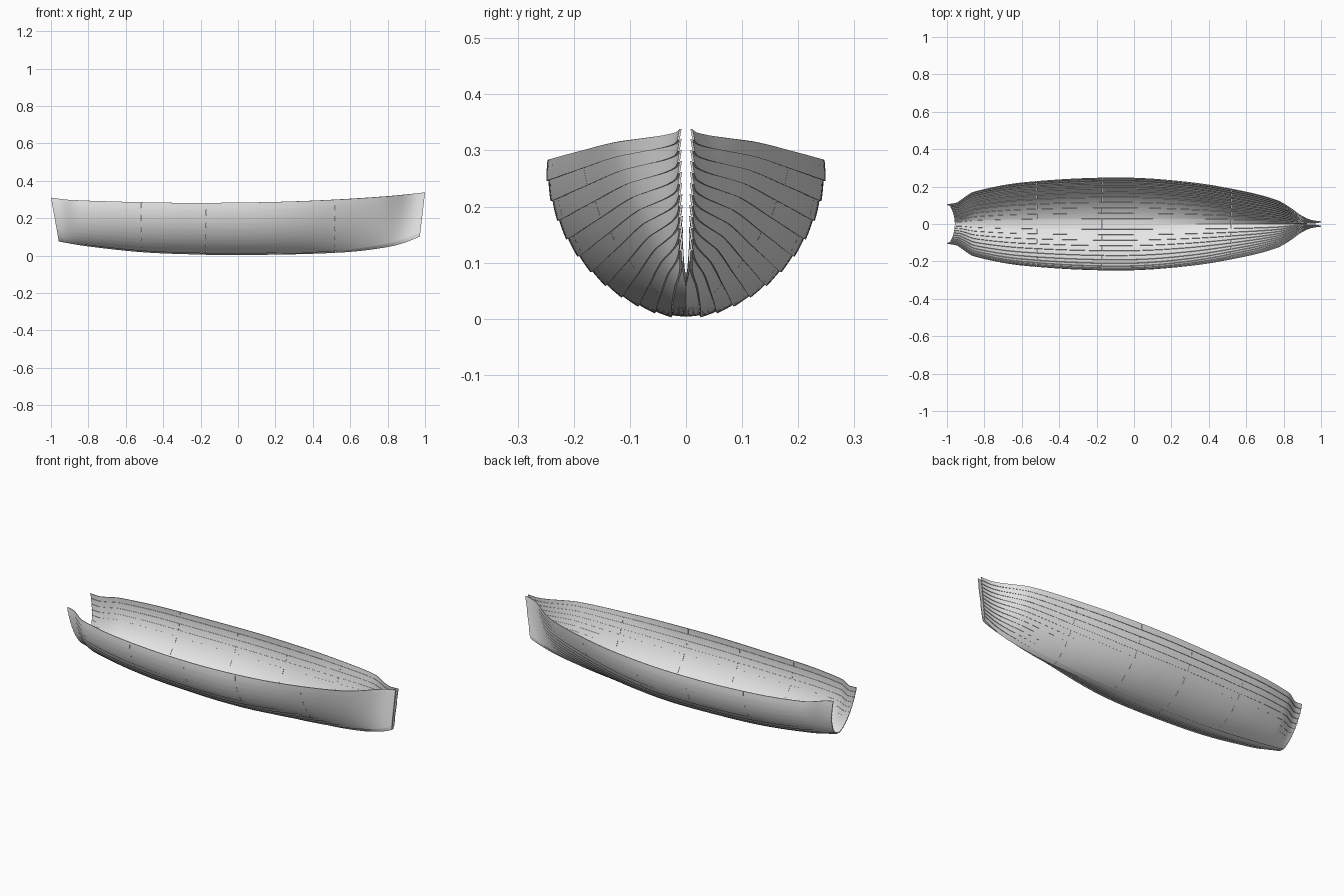
import bpy
import bmesh
import math
from mathutils import Vector

cube = bpy.data.objects.get("Cube")
if cube:
    bpy.data.objects.remove(cube, do_unlink=True)

STRAKES = 12
THICK = 0.004    # plank thickness
LAP = 0.004      # how far a lower edge stands proud
ACROSS = 3       # divisions over a plank's width

# Lines of the hull: (position along x, value)
SHEER_WIDTH = [(-1, .104), (-.95, .112), (-.91, .14), (-.86, .17), (-.6, .22), (-.1, .247),
               (.3, .224), (.6, .173), (.77, .126), (.84, .085), (.9, .042), (.95, .018), (1, .012)]
SHEER_HEIGHT = [(-1, .31), (-.9, .298), (-.5, .285), (-.2, .282), (.2, .287),
                (.5, .298), (.8, .317), (1, .338)]
KEEL_HEIGHT = [(-1, .078), (-.8, .05), (-.5, .019), (-.2, .007), (0, .004),
               (.3, .007), (.6, .02), (.8, .045), (.9, .068), (1, .102)]


def smoothstep(a, b, x):
    t = min(max((x - a) / (b - a), 0), 1)
    return t * t * (3 - 2 * t)


def curve(points, x):
    """Smooth interpolation through a list of points."""
    n = len(points)

    def slope(i):
        (x0, y0), (x1, y1) = points[max(i - 1, 0)], points[min(i + 1, n - 1)]
        return (y1 - y0) / (x1 - x0)

    i = max(k for k in range(n - 1) if k == 0 or points[k][0] <= x)
    (x0, y0), (x1, y1) = points[i], points[i + 1]
    h = x1 - x0
    t = (x - x0) / h
    bump = t * (1 - t)
    return (y0 + (y1 - y0) * t * t * (3 - 2 * t)
            + h * bump * ((1 - t) * slope(i) - t * slope(i + 1)))


def section(s, u):
    """Half section at station s: u runs from keel to sheer."""
    width, top, keel = curve(SHEER_WIDTH, s), curve(SHEER_HEIGHT, s), curve(KEEL_HEIGHT, s)
    gap = 0.008 * smoothstep(.85, 1, s)
    vee = smoothstep(0, 1, s)
    angle = max(u, 0) * math.pi / 2
    across = (1 - vee) * math.sin(angle) ** 1.12 + vee * max(u, 0) ** .8
    rise = (1 - vee) * (1 - math.cos(angle)) + vee * u
    return gap + (width - gap) * across, keel + (top - keel) * rise, rise


def hull_point(s, u, offset):
    """Point on the hull, pushed outward by offset, with raked ends."""
    y, z, rise = section(s, u)
    y0, z0, _ = section(s, max(u - .01, 0))
    y1, z1, _ = section(s, min(u + .01, 1))
    normal = Vector((z1 - z0, y0 - y1)).normalized()
    rake = (.042 if s < 0 else -.028) * abs(s) ** 8
    x = s + rake * (1 - rise)
    return x, max(y + normal.x * offset, 0), z + normal.y * offset


def add_plank(bm, index, start, end):
    """One closed plank between two stations."""
    low, high = index / STRAKES, min((index + 1.12) / STRAKES, 1)
    steps = max(4, round((end - start) * 40))
    rings = []
    for k in range(steps + 1):
        s = start + (end - start) * k / steps
        outer, inner = [], []
        for j in range(ACROSS + 1):
            f = j / ACROSS
            u = low + (high - low) * f
            lift = LAP * (1 - f) if index else 0
            outer.append(bm.verts.new(hull_point(s, u, lift)))
            inner.append(bm.verts.new(hull_point(s, u, lift - THICK)))
        rings.append(outer + inner[::-1])
    count = len(rings[0])
    for a, b in zip(rings, rings[1:]):
        for j in range(count):
            n = (j + 1) % count
            bm.faces.new((a[j], a[n], b[n], b[j]))
    bm.faces.new(rings[0])
    bm.faces.new(rings[-1])


wood = bpy.data.materials.new("pale grey planking")
wood.use_nodes = True
grey = (0.8, 0.8, 0.8, 1)
wood.diffuse_color = grey
wood.node_tree.nodes["Principled BSDF"].inputs["Base Color"].default_value = grey

# Lapped strakes with staggered butt joints, mirrored to the other side
for i in range(STRAKES):
    joints = [-1, -.52, .15, 1] if i % 2 else [-1, -.17, .52, 1]
    bm = bmesh.new()
    for a, b in zip(joints, joints[1:]):
        add_plank(bm, i, a + (.0005 if a > -1 else 0), b - (.0005 if b < 1 else 0))
    bmesh.ops.recalc_face_normals(bm, faces=bm.faces)
    name = "garboard_strake" if i == 0 else "sheer_strake" if i == STRAKES - 1 else f"strake_{i + 1}"
    mesh = bpy.data.meshes.new(name)
    bm.to_mesh(mesh)
    bm.free()
    mesh.materials.append(wood)
    mesh.polygons.foreach_set("use_smooth", [True] * len(mesh.polygons))
    mesh.set_sharp_from_angle(angle=math.radians(40))
    strake = bpy.data.objects.new(name, mesh)
    bpy.context.collection.objects.link(strake)
    mirror = strake.modifiers.new("Mirror", 'MIRROR')
    mirror.use_axis = (False, True, False)
    mirror.use_mirror_merge = False
